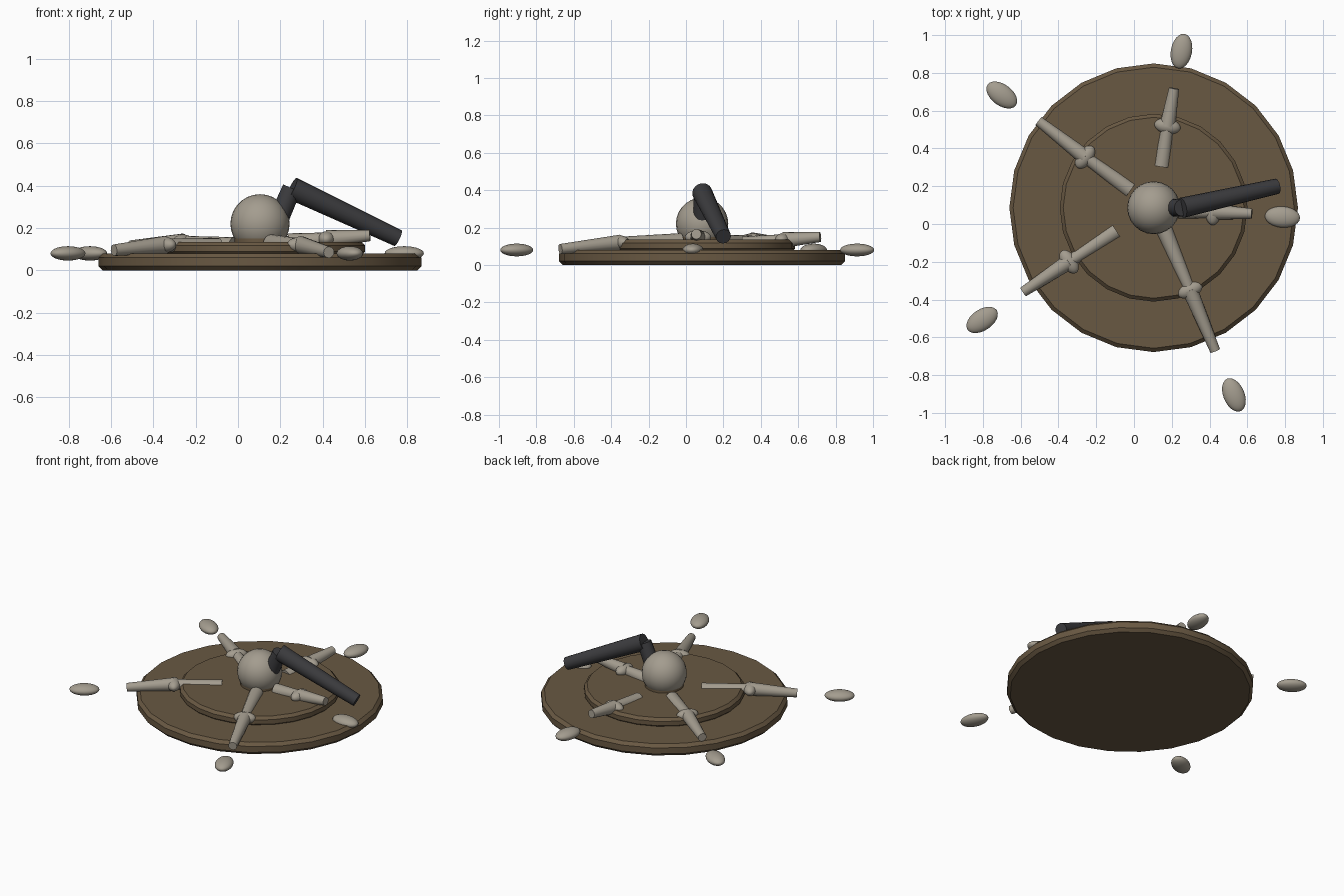
import bpy
import math
from mathutils import Vector

if "Cube" in bpy.data.objects:
    bpy.data.objects.remove(bpy.data.objects["Cube"], do_unlink=True)


def material(name, r, g, b):
    mat = bpy.data.materials.new(name)
    mat.use_nodes = True
    mat.diffuse_color = (r, g, b, 1)
    mat.node_tree.nodes["Principled BSDF"].inputs["Base Color"].default_value = (r, g, b, 1)
    return mat


BROWN = material("earth brown", 0.14, 0.098, 0.055)
STONE = material("pale stone", 0.37, 0.335, 0.275)
DARK = material("charcoal", 0.045, 0.045, 0.049)


def finish(name, mat):
    obj = bpy.context.object
    obj.name = name
    obj.data.materials.append(mat)
    bpy.ops.object.shade_smooth_by_angle(angle=math.radians(32))
    return obj


def disc(name, centre, radius, bottom, top, bevel):
    x, y = centre
    bpy.ops.mesh.primitive_cylinder_add(vertices=24, radius=radius, depth=top - bottom,
                                        location=(x, y, (top + bottom) / 2))
    if bevel:
        mod = bpy.context.object.modifiers.new("rim", "BEVEL")
        mod.width = bevel
        mod.limit_method = "ANGLE"
        bpy.ops.object.modifier_apply(modifier=mod.name)
    finish(name, BROWN)


def rod(name, start, end, r1, r2, mat):
    a, b = Vector(start), Vector(end)
    d = b - a
    bpy.ops.mesh.primitive_cone_add(vertices=16, radius1=r1, radius2=r2, depth=d.length,
                                    location=(a + b) / 2,
                                    rotation=d.to_track_quat("Z", "Y").to_euler())
    finish(name, mat)


def ellipsoid(name, centre, size, angle=0):
    bpy.ops.mesh.primitive_uv_sphere_add(segments=24, ring_count=14, radius=1,
                                         location=centre, rotation=(0, 0, angle))
    bpy.context.object.scale = size
    finish(name, STONE)


# Stepped round base and the collar under the ball
CENTRE = (0.104, 0.086)
disc("base_disc", CENTRE, 0.764, 0, 0.08, 0.02)
disc("upper_disc", CENTRE, 0.497, 0.07, 0.135, 0.018)
disc("collar", CENTRE, 0.12, 0.13, 0.162, 0)

# Central ball
ellipsoid("ball", (*CENTRE, 0.22), (0.14, 0.14, 0.14))

# Bent dark arm
ELBOW = (0.255, 0.086, 0.388)
rod("arm_stub", (0.16, 0.086, 0.17), ELBOW, 0.05, 0.045, DARK)
rod("arm_rod", ELBOW, (0.757, 0.2, 0.152), 0.054, 0.041, DARK)

# Legs: start, knee, tip and foot of each
LEGS = {
    "back": ((0.146, 0.307, 0.108), (0.177, 0.518, 0.133), (0.212, 0.718, 0.15), (0.251, 0.915)),
    "back_right": ((-0.02, 0.18, 0.112), (-0.259, 0.354, 0.132), (-0.505, 0.545, 0.115), (-0.7, 0.683)),
    "front_right": ((-0.095, -0.037, 0.108), (-0.344, -0.2, 0.12), (-0.587, -0.36, 0.095), (-0.804, -0.508)),
    "front_left": ((0.16, -0.03, 0.125), (0.296, -0.349, 0.12), (0.43, -0.672, 0.085), (0.529, -0.905)),
    "left": ((0.24, 0.072, 0.13), (0.42, 0.064, 0.148), (0.624, 0.055, 0.165), (0.786, 0.037)),
}
for side, (start, knee, tip, foot) in LEGS.items():
    rod(side + "_upper_leg", start, knee, 0.045, 0.031, STONE)
    rod(side + "_lower_leg", knee, tip, 0.042, 0.027, STONE)
    angle = math.atan2(foot[1] - knee[1], foot[0] - knee[0])
    ellipsoid(side + "_knee", knee, (0.041, 0.07, 0.037), angle)
    ellipsoid(side + "_foot", (*foot, 0.08), (0.093, 0.056, 0.034), angle)
